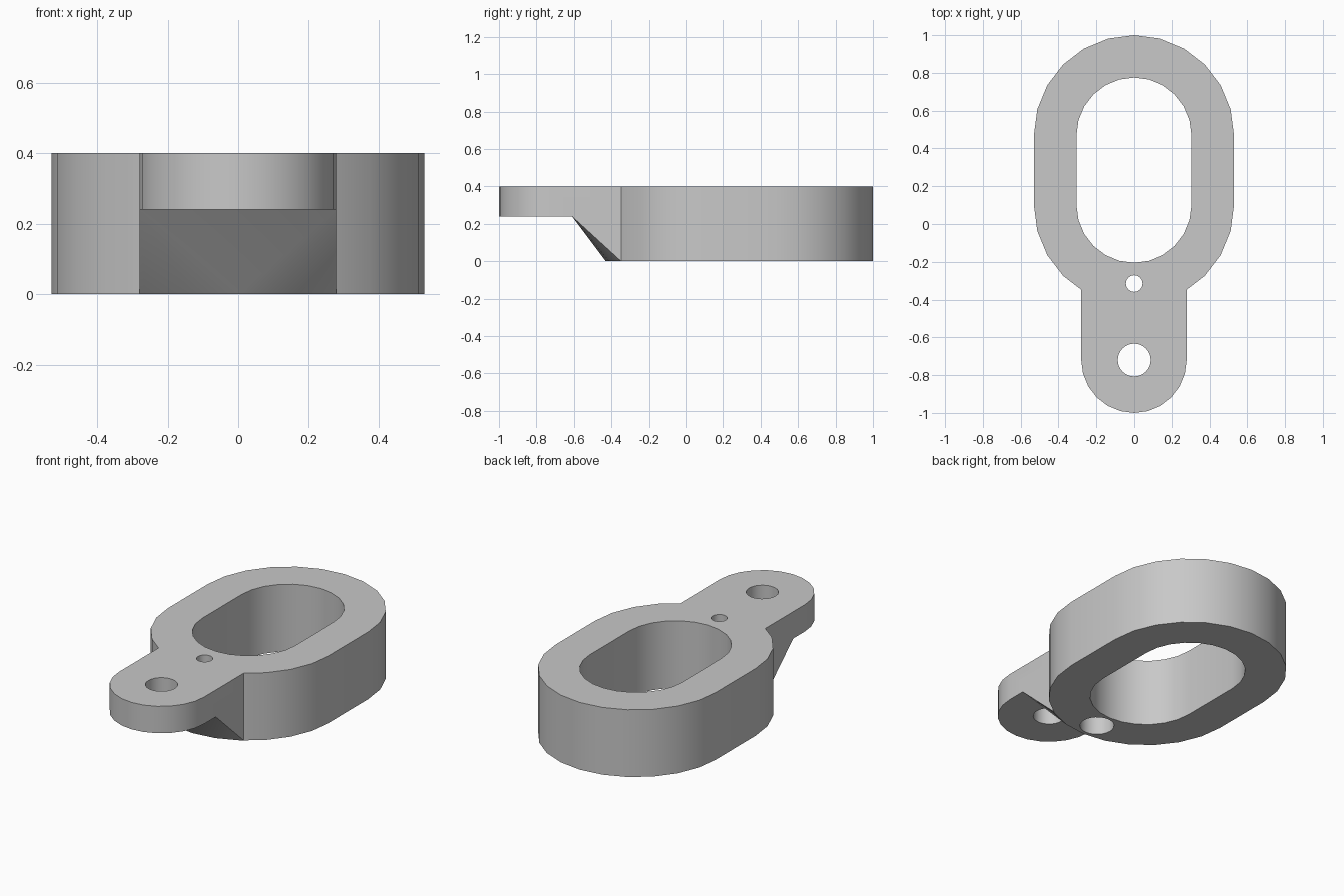
import bpy, bmesh
from math import sin, cos, radians

cube = bpy.data.objects.get("Cube")
if cube:
    bpy.data.objects.remove(cube, do_unlink=True)

grey = bpy.data.materials.new("plain grey")
grey.use_nodes = True
tone = (0.58, 0.58, 0.58, 1)
grey.diffuse_color = tone
grey.node_tree.nodes["Principled BSDF"].inputs["Base Color"].default_value = tone

TOP, TAB_Z = 0.40, 0.24      # overall height, underside of the tab
Y_BACK, Y_FRONT = 0.47, 0.10  # arc centres of the ring
R_OUT, R_IN, R_TAB = 0.53, 0.305, 0.28
Y_TAB = -0.72


def arc(r, cy, start, end, step=15):
    return [(r * cos(radians(a)), cy + r * sin(radians(a)))
            for a in range(start, end + 1, step)]


def stadium(r):
    return arc(r, Y_BACK, 0, 180) + arc(r, Y_FRONT, 180, 360)


def circle(r, cy):
    return arc(r, cy, 0, 345)


def hull_solid(name, points):
    """Convex solid around a set of points."""
    bm = bmesh.new()
    for p in points:
        bm.verts.new(p)
    bmesh.ops.convex_hull(bm, input=bm.verts)
    bmesh.ops.dissolve_limit(bm, angle_limit=radians(0.5), verts=bm.verts, edges=bm.edges)
    bmesh.ops.recalc_face_normals(bm, faces=bm.faces)
    return finish(name, bm)


def prism(name, outline, z0, z1):
    """Extrude a flat outline between two heights."""
    bm = bmesh.new()
    face = bm.faces.new([bm.verts.new((x, y, z0)) for x, y in outline])
    up = bmesh.ops.extrude_face_region(bm, geom=[face])
    verts = [g for g in up["geom"] if isinstance(g, bmesh.types.BMVert)]
    bmesh.ops.translate(bm, verts=verts, vec=(0, 0, z1 - z0))
    bmesh.ops.recalc_face_normals(bm, faces=bm.faces)
    return finish(name, bm)


def finish(name, bm):
    mesh = bpy.data.meshes.new(name)
    bm.to_mesh(mesh)
    bm.free()
    obj = bpy.data.objects.new(name, mesh)
    bpy.context.collection.objects.link(obj)
    mesh.materials.append(grey)
    return obj


def combine(target, other, operation):
    bpy.context.view_layer.objects.active = target
    mod = target.modifiers.new(operation.lower(), "BOOLEAN")
    mod.operation, mod.solver, mod.object = operation, "EXACT", other
    bpy.ops.object.modifier_apply(modifier=mod.name)
    bpy.data.objects.remove(other, do_unlink=True)


# Thick oval ring, still solid
body = prism("mounting_ring", stadium(R_OUT), 0, TOP)

# Thin rounded tab at the front
tab = prism("tab", arc(R_TAB, Y_TAB, 180, 360) + [(R_TAB, -0.1), (-R_TAB, -0.1)], TAB_Z, TOP)

# Sloping brace from the ring's foot up to the tab
points = [(x, y, 0) for x, y in arc(R_OUT, Y_FRONT, 240, 300)]
for x in (-R_TAB, R_TAB):
    points += [(x, -0.348, 0), (x, -0.2, 0), (x, -0.2, 0.3),
               (x, -0.61, TAB_Z), (x, -0.61, 0.3)]
brace = hull_solid("brace", points)

for part in (tab, brace):
    combine(body, part, "UNION")

# Oval opening, tab hole, small hole and the recess beneath it
cuts = [("opening", stadium(R_IN), TOP + 0.1),
        ("tab_hole", circle(0.087, Y_TAB), TOP + 0.1),
        ("small_hole", circle(0.044, -0.315), TOP + 0.1),
        ("recess", circle(0.093, -0.315), TAB_Z)]
for name, outline, z1 in cuts:
    combine(body, prism(name, outline, -0.1, z1), "DIFFERENCE")

# Smooth curved walls, crisp rims
bpy.ops.object.select_all(action="DESELECT")
body.select_set(True)
bpy.context.view_layer.objects.active = body
bpy.ops.object.shade_smooth_by_angle(angle=radians(30))
